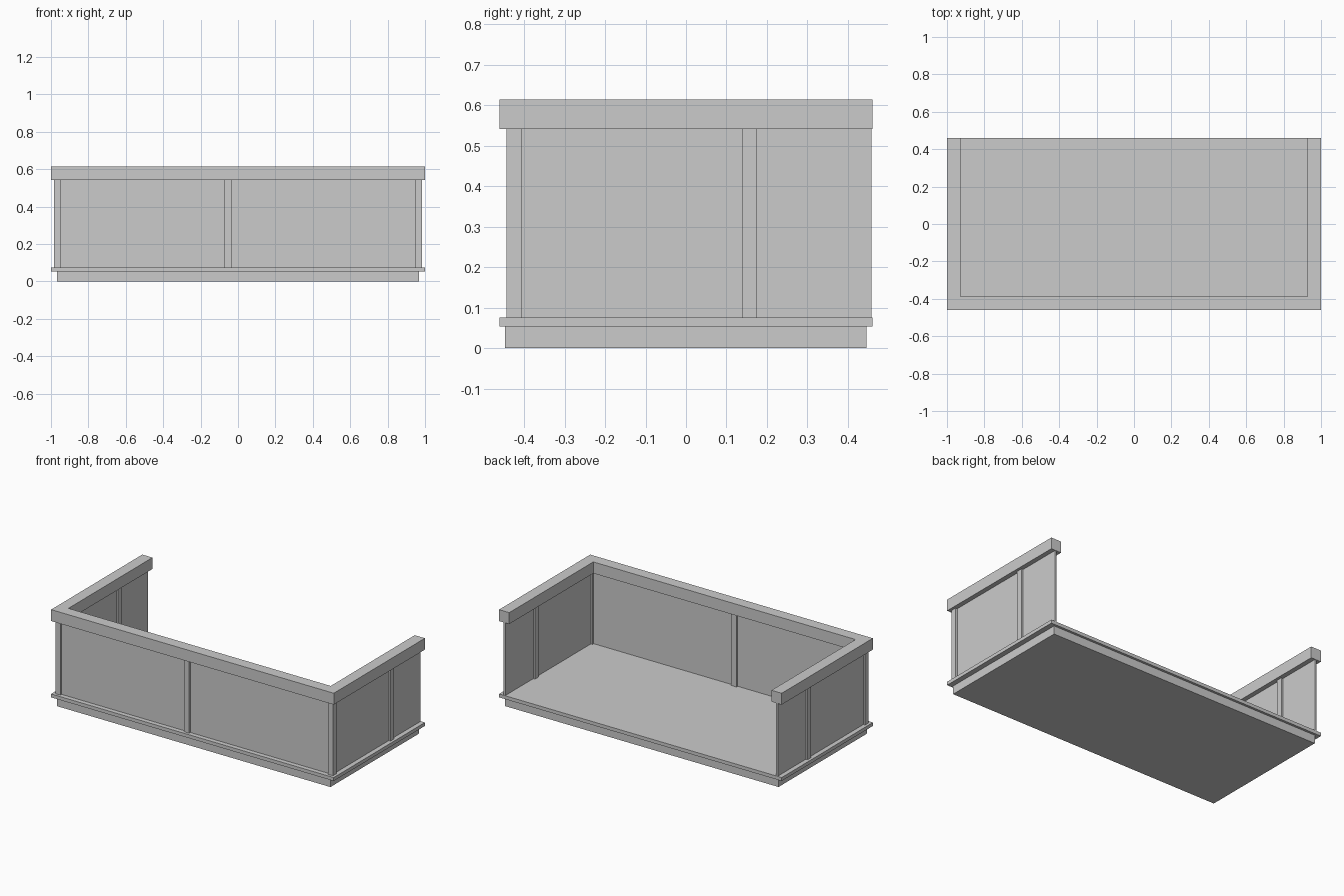
import bpy, bmesh

if "Cube" in bpy.data.objects:
    bpy.data.objects.remove(bpy.data.objects["Cube"])


def box(name, x0, x1, y0, y1, z0, z1):
    return prism(name, [(x0, y0), (x1, y0), (x1, y1), (x0, y1)], z0, z1)


def prism(name, outline, z0, z1):
    bm = bmesh.new()
    face = bm.faces.new([bm.verts.new((x, y, z0)) for x, y in outline])
    top = bmesh.ops.extrude_face_region(bm, geom=[face])["geom"]
    bmesh.ops.translate(bm, vec=(0, 0, z1 - z0),
                        verts=[v for v in top if isinstance(v, bmesh.types.BMVert)])
    bmesh.ops.recalc_face_normals(bm, faces=bm.faces)
    mesh = bpy.data.meshes.new(name)
    bm.to_mesh(mesh)
    bm.free()
    obj = bpy.data.objects.new(name, mesh)
    bpy.context.collection.objects.link(obj)
    return obj


def u_shape(name, cx, cy, width, back, z0, z1):
    # U-shaped strip open at the back, centred on the line x = +-cx, y = cy
    h = width / 2
    o, i = cx + h, cx - h
    outline = [(-o, cy - h), (o, cy - h), (o, back), (i, back),
               (i, cy + h), (-i, cy + h), (-i, back), (-o, back)]
    return prism(name, outline, z0, z1)


CX, CY = 0.964, -0.4245          # centre line of walls and rail
Z_BASE, Z_FLOOR, Z_RAIL, Z_TOP = 0.053, 0.075, 0.541, 0.614
P = 0.0185                       # half post width

# Plinth and floor slab
box("plinth", -0.967, 0.967, -0.447, 0.446, 0, Z_BASE)
box("floor_slab", -1, 1, -0.461, 0.461, Z_BASE, Z_FLOOR)

# Thin wall panels and top rail on three sides
u_shape("wall_panels", CX, CY, 0.013, 0.458, Z_FLOOR, Z_RAIL)
u_shape("top_rail", CX, CY, 0.072, 0.461, Z_RAIL, Z_TOP)

# Posts: front middle, front corners and side middles
posts = [("front_middle_post", -0.054, CY)]
for side, s in (("left", -1), ("right", 1)):
    posts += [(side + "_corner_post", s * CX, CY), (side + "_side_post", s * CX, 0.157)]
for name, x, y in posts:
    box(name, x - P, x + P, y - P, y + P, Z_FLOOR, Z_RAIL)
